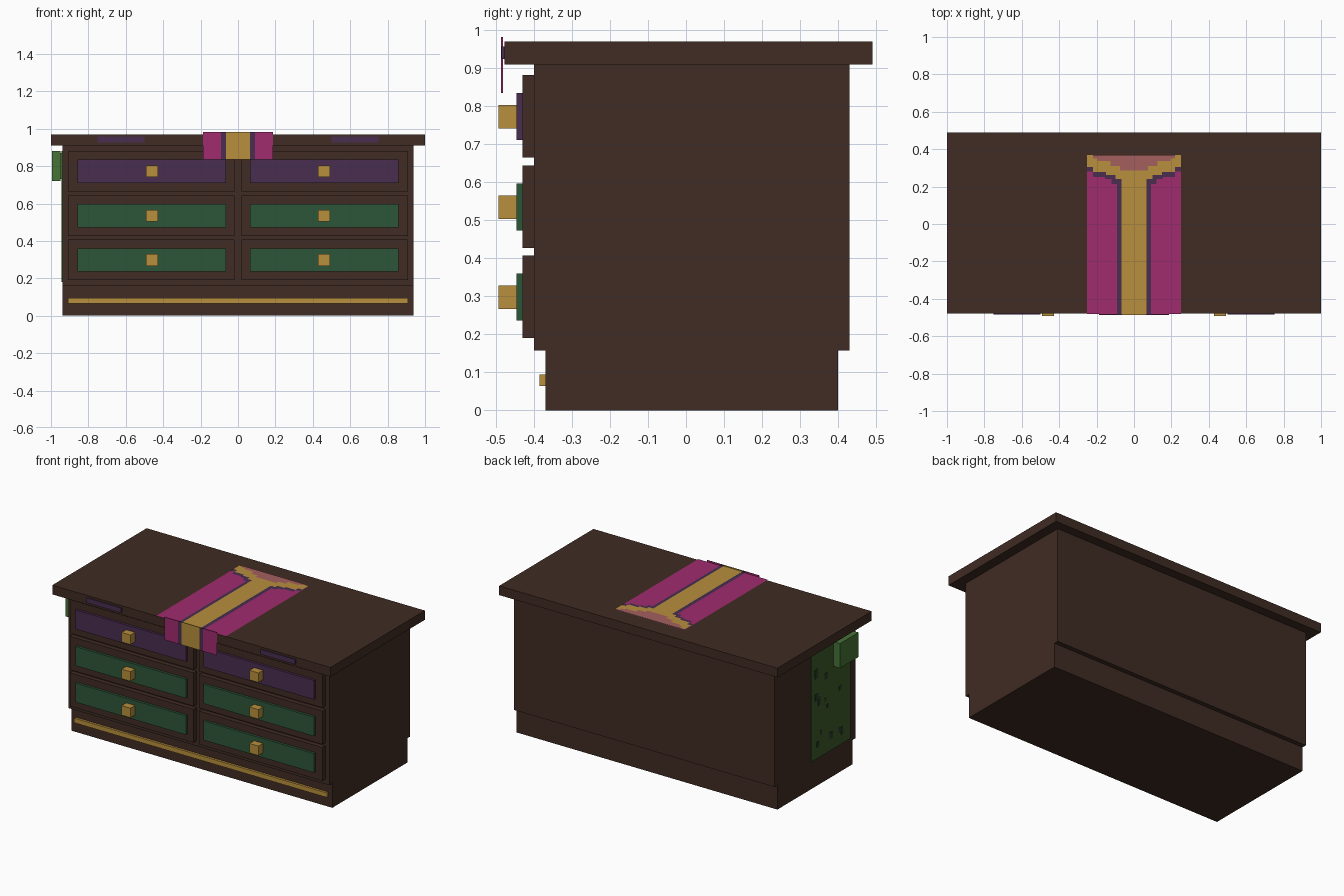
import bpy
import random

cube = bpy.data.objects.get("Cube")
if cube:
    bpy.data.objects.remove(cube, do_unlink=True)


def material(name, rgb):
    m = bpy.data.materials.new(name)
    m.use_nodes = True
    colour = (*rgb, 1)
    m.diffuse_color = colour
    bsdf = m.node_tree.nodes["Principled BSDF"]
    bsdf.inputs["Base Color"].default_value = colour
    bsdf.inputs["Roughness"].default_value = 0.9
    return m


wood = material("dark_wood", (0.051, 0.025, 0.017))
gold = material("gold", (0.479, 0.275, 0.045))
purple = material("purple", (0.065, 0.027, 0.080))
green = material("drawer_green", (0.027, 0.093, 0.040))
magenta = material("magenta", (0.352, 0.025, 0.156))
pink = material("dusty_pink", (0.376, 0.114, 0.114))
leaf = material("leaf_green", (0.062, 0.170, 0.038))
moss = material("moss_green", (0.045, 0.105, 0.025))
spot = material("dark_moss", (0.020, 0.045, 0.022))


def finish(name, verts, faces, mat):
    mesh = bpy.data.meshes.new(name)
    mesh.from_pydata(verts, [], faces)
    mesh.materials.append(mat)
    obj = bpy.data.objects.new(name, mesh)
    bpy.context.collection.objects.link(obj)
    return obj


def box(name, x, y, z, mat):
    """Box from (min, max) ranges on each axis."""
    verts = [(a, b, c) for a in x for b in y for c in z]
    faces = [(0, 1, 3, 2), (4, 6, 7, 5), (0, 4, 5, 1),
             (2, 3, 7, 6), (0, 2, 6, 4), (1, 5, 7, 3)]
    return finish(name, verts, faces, mat)


def mirrored_box(name, x, y, z, mat):
    box(name + "_left", x, y, z, mat)
    box(name + "_right", (-x[1], -x[0]), y, z, mat)


def cloth_layer(name, half, z, mat):
    """Flat shape on the top, from the outline of its +x half (front to back)."""
    outline = half + [(-x, y) for x, y in reversed(half)]
    finish(name, [(x, y, z) for x, y in outline], [tuple(range(len(outline)))], mat)


# Carcass
box("plinth", (-0.937, 0.937), (-0.37, 0.40), (0, 0.16), wood)
box("body", (-0.937, 0.937), (-0.40, 0.43), (0.158, 0.912), wood)
box("top_slab", (-1, 1), (-0.478, 0.49), (0.91, 0.97), wood)
box("plinth_strip", (-0.908, 0.908), (-0.385, -0.37), (0.065, 0.095), gold)
mirrored_box("slab_inlay", (0.5, 0.75), (-0.485, -0.478), (0.925, 0.957), purple)

# Drawers, three rows on each side
for row, mat in (("lower", green), ("middle", green), ("upper", purple)):
    z = {"lower": 0.19, "middle": 0.427, "upper": 0.665}[row]
    mirrored_box(row + "_drawer", (0.02, 0.908), (-0.43, -0.40), (z, z + 0.217), wood)
    mirrored_box(row + "_drawer_front", (0.063, 0.857), (-0.446, -0.43),
                 (z + 0.046, z + 0.17), mat)
    mirrored_box(row + "_knob", (0.428, 0.492), (-0.493, -0.446),
                 (z + 0.077, z + 0.139), gold)

# Cloth runner lying on the top, as stacked flat layers
front, back = -0.482, 0.37
cloth_layer("runner_cloth", [(0.25, front), (0.25, back)], 0.973, magenta)
cloth_layer("runner_border", [(0.09, front), (0.09, 0.215), (0.12, 0.215), (0.12, 0.24),
            (0.155, 0.24), (0.155, 0.252), (0.22, 0.252), (0.22, 0.28),
            (0.25, 0.28), (0.25, back)], 0.975, purple)
cloth_layer("runner_gold", [(0.067, front), (0.067, 0.24), (0.1, 0.24), (0.1, 0.262),
            (0.15, 0.262), (0.15, 0.277), (0.22, 0.277), (0.22, 0.305),
            (0.25, 0.305), (0.25, back)], 0.977, gold)
cloth_layer("runner_end", [(0.075, 0.287), (0.075, 0.31), (0.125, 0.31), (0.125, 0.338),
            (0.195, 0.338), (0.195, 0.35), (0.22, 0.35), (0.22, back)], 0.979, pink)

# Hanging front flap of the runner, striped
drop = (0.835, 0.983)
flap = (-0.486, -0.482)
mirrored_box("flap_cloth", (0.09, 0.188), flap, drop, magenta)
mirrored_box("flap_border", (0.065, 0.09), flap, drop, purple)
box("flap_gold", (-0.065, 0.065), flap, drop, gold)

# Cloth hanging on the right side, with a folded lump at its top
box("side_cloth", (-0.943, -0.937), (-0.34, 0.06), (0.18, 0.88), moss)
box("side_fold", (-0.995, -0.95), (-0.35, -0.16), (0.72, 0.88), leaf)
box("side_fold_back", (-0.95, -0.943), (-0.34, -0.17), (0.73, 0.87), leaf)

# Dark flecks scattered over the side cloth
random.seed(4)
for i in range(16):
    y = random.uniform(-0.32, 0.02)
    z = random.uniform(0.2, 0.83)
    w = random.uniform(0.015, 0.035)
    box(f"side_fleck_{i + 1}", (-0.945, -0.943), (y, y + w), (z, z + w * 1.3), spot)
